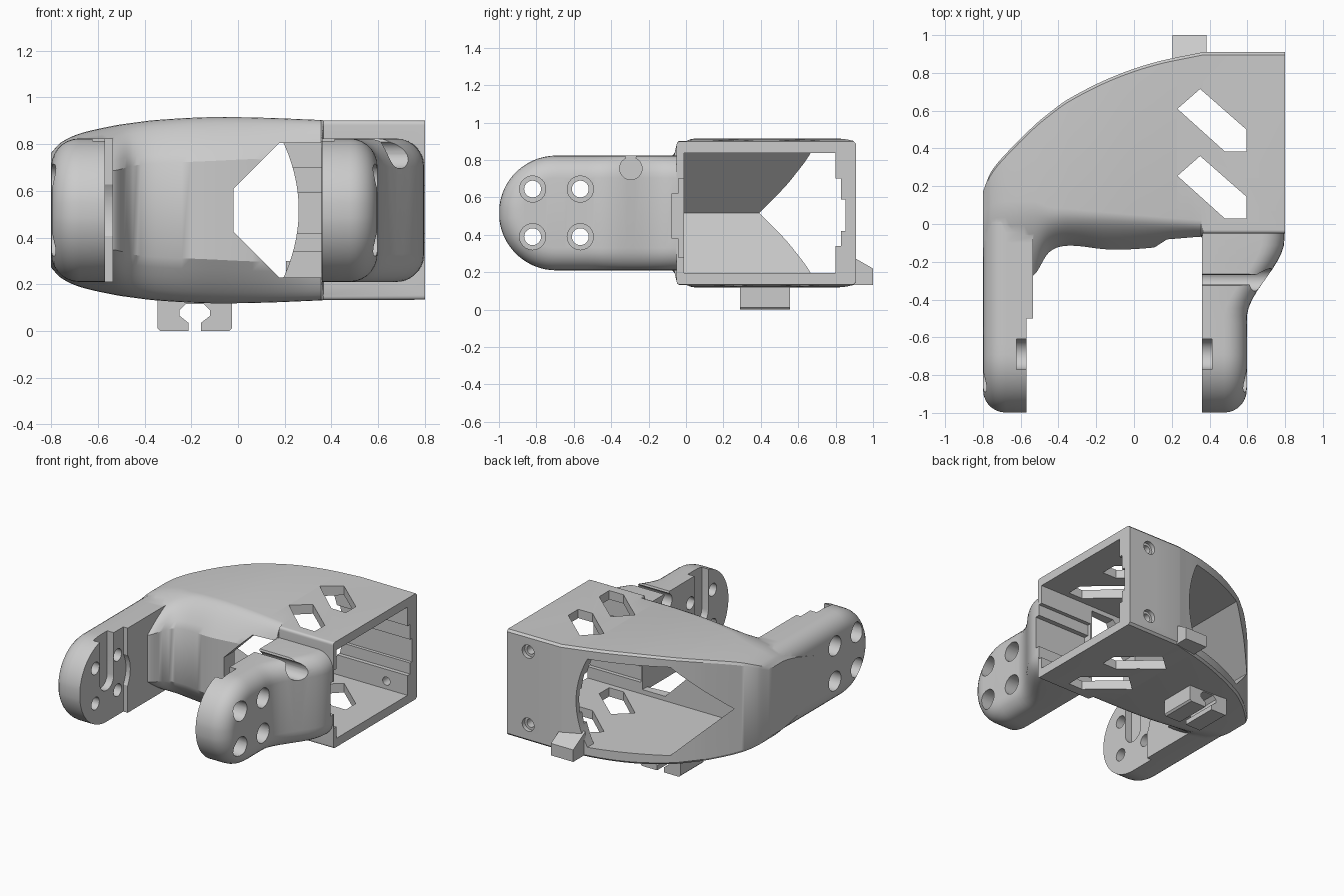
import bpy, bmesh, math

if "Cube" in bpy.data.objects:
    bpy.data.objects.remove(bpy.data.objects["Cube"])

ZC = 0.517  # height of the symmetry plane


def finish(name, bm):
    bmesh.ops.recalc_face_normals(bm, faces=bm.faces)
    me = bpy.data.meshes.new(name)
    bm.to_mesh(me)
    bm.free()
    ob = bpy.data.objects.new(name, me)
    bpy.context.collection.objects.link(ob)
    return ob


def loft(name, rings):
    """Skin rings of equal length; ends are closed by strips across the ring."""
    bm = bmesh.new()
    vs = [[bm.verts.new(p) for p in r] for r in rings]
    n = len(rings[0])
    for a, b in zip(vs, vs[1:]):
        for j in range(n):
            k = (j + 1) % n
            bm.faces.new((a[j], a[k], b[k], b[j]))
    for r in (vs[0], vs[-1]):
        for j in range(n // 2 - 1):
            bm.faces.new((r[j], r[j + 1], r[n - 2 - j], r[n - 1 - j]))
    return finish(name, bm)


def prism(name, axis, pts, lo, hi):
    """Extrude a 2D outline along x, y or z."""
    put = {'x': lambda p, d: (d, p[0], p[1]),
           'y': lambda p, d: (p[0], d, p[1]),
           'z': lambda p, d: (p[0], p[1], d)}[axis]
    bm = bmesh.new()
    a = [bm.verts.new(put(p, lo)) for p in pts]
    b = [bm.verts.new(put(p, hi)) for p in pts]
    bm.faces.new(a)
    bm.faces.new(b)
    for i in range(len(pts)):
        k = (i + 1) % len(pts)
        bm.faces.new((a[i], a[k], b[k], b[i]))
    return finish(name, bm)


def arc(cx, cy, r, a0, a1, n):
    return [(cx + r * math.cos(math.radians(a0 + (a1 - a0) * i / n)),
             cy + r * math.sin(math.radians(a0 + (a1 - a0) * i / n))) for i in range(n + 1)]


def disc(cx, cy, r, n=32):
    return arc(cx, cy, r, 0, 360, n)[:-1]


def rect(a0, b0, a1, b1):
    return [(a0, b0), (a1, b0), (a1, b1), (a0, b1)]


def combine(ob, other, op):
    other.hide_render = True
    m = ob.modifiers.new(op, 'BOOLEAN')
    m.operation, m.object, m.solver = op, other, 'EXACT'
    bpy.ops.object.select_all(action='DESELECT')
    bpy.context.view_layer.objects.active = ob
    ob.select_set(True)
    bpy.ops.object.modifier_apply(modifier=m.name)
    bpy.data.objects.remove(other, do_unlink=True)


def cut(ob, axis, pts, lo, hi):
    combine(ob, prism('cutter', axis, pts, lo, hi), 'DIFFERENCE')


# Housing stations: x, back y, half height, then front corner: start y, control y, end y, end half height
ST = [(.80, .91, .383, -.03, -.05, -.05, .363),
      (.365, .91, .385, -.03, -.05, -.05, .363),
      (.355, .908, .386, .02, -.05, -.085, .22),
      (.10, .853, .396, .04, -.03, -.125, .22),
      (-.13, .772, .398, .06, -.02, -.135, .21),
      (-.35, .660, .386, .08, -.02, -.115, .20),
      (-.45, .587, .374, .09, -.03, -.15, .19),
      (-.53, .520, .362, .12, -.03, -.27, .17),
      (-.68, .370, .327, .12, -.03, -.32, .17),
      (-.76, .270, .288, .10, -.03, -.32, .17),
      (-.80, .170, .245, .05, -.05, -.32, .15)]


def slope(i, k):
    if i < 2:
        return 0.0
    a, b = ST[i - 1], ST[min(i + 1, len(ST) - 1)]
    if i == 2:
        a = ST[i]
    return (b[k] - a[k]) / (b[0] - a[0])


def station(i, t):
    p, q = ST[i], ST[i + 1]
    d = q[0] - p[0]
    out = [p[0] + d * t]
    for k in range(1, 7):
        out.append((2*t**3 - 3*t*t + 1) * p[k] + (t**3 - 2*t*t + t) * d * slope(i, k)
                   + (3*t*t - 2*t**3) * q[k] + (t**3 - t*t) * d * slope(i + 1, k))
    return out


def section(s):
    x, yb, h, ya, yc, ym, hm = s
    half = [(yb, h - .015), (yb - .015, h)]
    for i in range(9):
        t = i / 8
        half.append(((1-t)**2 * ya + 2*t*(1-t) * yc + t*t * ym,
                     (1-t)**2 * h + 2*t*(1-t) * h + t*t * hm))
    return [(x, y, ZC + z) for y, z in half] + [(x, y, ZC - z) for y, z in reversed(half)]


rings = []
for i in range(len(ST) - 1):
    steps = 1 if i < 2 else 6
    rings += [section(station(i, j / steps)) for j in range(steps)]
rings.append(section(ST[-1]))
body = loft('bracket_body', rings)


# Arms: stadium outline layered in x, outer edge rounded, outer face may flare
def arm(name, xin, outer, y_end, side):
    R, f, cy = .307, .12, -.693
    layers = [(None, 0)] + [(f * (1 - math.sin(a)), f * (1 - math.cos(a)))
                            for a in (math.pi / 2 * k / 7 for k in range(8))]
    rings = []
    for o, inset in layers:
        r = R - inset
        half = [(y_end + (cy - y_end) * i / 16, r) for i in range(16)]
        half += [(cy + y, z) for y, z in arc(0, 0, r, 90, 174, 14)]
        pts = half + [(y, -z) for y, z in reversed(half)]
        rings.append([(xin if o is None else outer(y) - side * o, y, ZC + z) for y, z in pts])
    return loft(name, rings)


def flare(y):
    t = min(max((y + .5) / .42, 0), 1)
    return .597 + .2 * t * t * (3 - 2 * t)


left_arm = arm('left_arm', -.535, lambda y: -.799, .17, -1)
right_arm = arm('right_arm', .36, flare, -.03, 1)

# Horn seat on the left arm and cable channel on the right arm
cut(left_arm, 'x', rect(-1.1, 0, -.5, 1), -.57, -.4)
cut(left_arm, 'x', disc(-.69, ZC, .22, 48), -.57, -.4)
cut(right_arm, 'x', arc(-.295, .755, .06, 115, 425, 24) + [(-.255, .86), (-.335, .86)], .3, .9)

# Horn slots and four counterbored holes on each arm
slot = arc(-.69, ZC, .08, 180, 360, 16) + [(-.61, .9), (-.77, .9)]
for ob, s, xi, xo in ((left_arm, -1, -.57, -.8), (right_arm, 1, .36, .597)):
    cut(ob, 'x', slot, xi - s * .1, xi + s * .052)
    for y in (-.82, -.565):
        for z in (.39, .645):
            cut(ob, 'x', disc(y, z, .045, 24), xi - s * .1, xo + s * .1)
            cut(ob, 'x', disc(y, z, .07, 24), xo - s * .12, xo + s * .2)
combine(body, left_arm, 'UNION')
combine(body, right_arm, 'UNION')

# Cavity open to the right, pointed at the left end
cut(body, 'y', [(-.66, ZC), (-.34, .197), (.9, .197), (.9, .837), (-.34, .837)], -.012, .8)
# Back opening with a curved right edge
bow = [(.26 - .08 * t * t, ZC + .32 * t) for t in (i / 8 for i in range(-8, 9))]
cut(body, 'y', [(-.66, ZC), (-.34, .197)] + bow + [(-.34, .837)], .25, 1.1)
# Front opening
cut(body, 'y', [(-.02, .425), (.175, .23), (.358, .23), (.358, .804), (.175, .804), (-.02, .609)], -.3, .1)
# Guide grooves in the back and front walls
cut(body, 'x', rect(.7, .34, .83, .7), .1, .9)
cut(body, 'x', rect(.7, .42, .853, .59), .1, .9)
cut(body, 'x', rect(-.04, .28, .1, .7), .37, .9)
cut(body, 'x', rect(-.075, .38, .1, .62), .37, .9)
# Slanted windows in roof and floor
for dy in (0, -.355):
    cut(body, 'z', [(.23, .61 + dy), (.35, .715 + dy), (.595, .5 + dy),
                    (.595, .385 + dy), (.48, .385 + dy)], -.1, 1.1)
# Screw holes in the back wall
for z in (.255, .785):
    cut(body, 'y', disc(.63, z, .03, 20), .7, 1)
    cut(body, 'y', disc(.63, z, .048, 20), .88, 1)

# Tab at the lower back edge
tab = prism('back_tab', 'x', [(.86, .3), (1, .22), (1, .133), (.86, .133)], .205, .383)

# Cable clip under the floor, with a keyhole channel
clip = prism('cable_clip', 'y', [(-.345, .15), (-.345, .012), (-.333, 0), (-.037, 0),
                                 (-.025, .012), (-.025, .15)], .29, .557)
cut(clip, 'y', [(-.212, -.05), (-.212, .035), (-.25, .065), (-.25, .09), (-.225, .115),
                (-.145, .115), (-.12, .09), (-.12, .065), (-.158, .035), (-.158, -.05)], .2, .7)

for ob in (body, tab, clip):
    bpy.ops.object.select_all(action='DESELECT')
    bpy.context.view_layer.objects.active = ob
    ob.select_set(True)
    bpy.ops.object.shade_smooth_by_angle(angle=math.radians(30))
